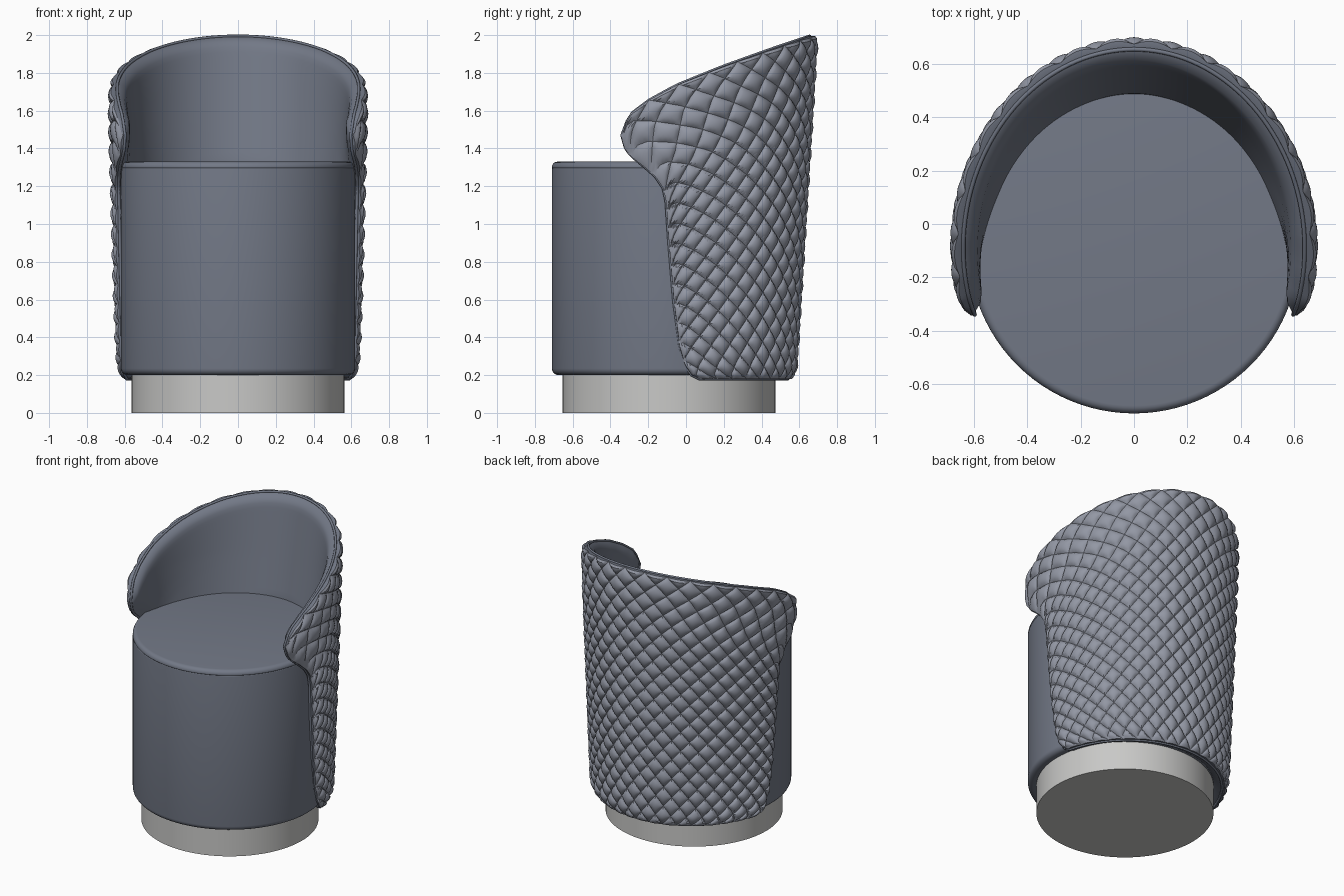
import bpy, bmesh
from math import sin, cos, acos, pi, sqrt, radians
from mathutils import Vector

if "Cube" in bpy.data.objects:
    bpy.data.objects.remove(bpy.data.objects["Cube"])


def material(name, color):
    m = bpy.data.materials.new(name)
    m.use_nodes = True
    m.diffuse_color = color
    m.node_tree.nodes["Principled BSDF"].inputs["Base Color"].default_value = color
    return m


fabric = material("slate fabric", (0.17, 0.19, 0.24, 1))
quilt = material("quilted fabric", (0.29, 0.31, 0.37, 1))
metal = material("pale metal", (0.58, 0.58, 0.57, 1))


def finish(name, bm, mats, angle=35):
    mesh = bpy.data.meshes.new(name)
    bmesh.ops.recalc_face_normals(bm, faces=bm.faces)
    bm.to_mesh(mesh)
    bm.free()
    obj = bpy.data.objects.new(name, mesh)
    bpy.context.collection.objects.link(obj)
    for m in mats:
        mesh.materials.append(m)
    bpy.ops.object.select_all(action="DESELECT")
    obj.select_set(True)
    bpy.context.view_layer.objects.active = obj
    bpy.ops.object.shade_smooth_by_angle(angle=radians(angle))
    return obj


def drum(name, radius, low, high, round_low, round_high, mat, segments=96):
    """Upright cylinder with rounded bottom and top rims."""
    steps = [k * pi / 10 for k in range(6)]
    prof = [(radius - round_low * (1 - sin(a)), low + round_low * (1 - cos(a))) for a in steps]
    prof += [(radius - round_high * (1 - cos(a)), high - round_high * (1 - sin(a))) for a in steps]
    bm = bmesh.new()
    rings = [[bm.verts.new((r * cos(2 * pi * k / segments), CENTRE + r * sin(2 * pi * k / segments), z))
              for k in range(segments)] for r, z in prof]
    for one, two in zip(rings, rings[1:]):
        for k in range(segments):
            n = (k + 1) % segments
            bm.faces.new((one[k], one[n], two[n], two[k]))
    bm.faces.new(rings[0])
    bm.faces.new(rings[-1])
    bmesh.ops.remove_doubles(bm, verts=bm.verts, dist=0.0001)
    return finish(name, bm, [mat])


CENTRE = -0.09
drum("base_plinth", 0.565, 0, 0.21, 0, 0, metal)
drum("seat_body", 0.62, 0.2, 1.297, 0.035, 0.006, fabric)
drum("seat_cushion", 0.62, 1.295, 1.33, 0.006, 0.029, fabric)

# Wraparound back: front edge as (z, y), top edge as (y, z)
FRONT = [(0.18, 0.07), (0.2, 0.03), (0.25, -0.005), (0.35, -0.035), (0.6, -0.065), (0.9, -0.09),
         (1.12, -0.105), (1.19, -0.12), (1.25, -0.16), (1.3, -0.215), (1.36, -0.29),
         (1.4, -0.32), (1.47, -0.34)]
TOP = [(-0.34, 1.47), (-0.33, 1.53), (-0.29, 1.59), (-0.2, 1.655), (-0.05, 1.735),
       (0.2, 1.835), (0.45, 1.925), (0.655, 1.995)]
FLOOR, NOSE = 0.18, 1.47
CELL, WIDE, TALL = 10, 18, 13
COLS, ROWS = CELL * WIDE, CELL * TALL


def lookup(table, x):
    if x <= table[0][0]:
        return table[0][1]
    for (x0, y0), (x1, y1) in zip(table, table[1:]):
        if x <= x1:
            return y0 + (y1 - y0) * (x - x0) / (x1 - x0)
    return table[-1][1]


def side(z):
    return 0.61 + 0.03 * min(1, (z - FLOOR) / 1.4)


def depth(z):
    return 0.63 + 0.115 * (z - FLOOR) / 1.82


def sweep(z):
    return acos((lookup(FRONT, z) - CENTRE) / depth(z))


def rounded(d, size):
    return sqrt(max(0, 1 - (1 - min(d / size, 1)) ** 2))


def back_point(i, j, layer):
    """Point on the back; layer is outer, inner or the seam between them."""
    s, t = 2 * i / COLS - 1, j / ROWS
    top = lookup(TOP, CENTRE + depth(2) * cos(s * sweep(NOSE)))
    z = FLOOR + t * (top - FLOOR)
    phi = s * sweep(FLOOR + t * (NOSE - FLOOR))
    a, b = side(z), depth(z)
    point = Vector((a * sin(phi), CENTRE + b * cos(phi), z))
    normal = Vector((sin(phi) / a, cos(phi) / b, 0)).normalized()
    front_gap, top_gap, low_gap = (1 - abs(s)) * 1.2, top - z, z - FLOOR
    if layer == "outer":
        puff = sqrt(abs(sin(pi * (i + j) / CELL) * sin(pi * (i - j) / CELL)))
        env = rounded(min(front_gap, low_gap) + 0.004, 0.08)
        env *= 0.6 + 0.4 * rounded(top_gap, 0.04)
        return point + normal * (0.008 + env * (0.02 + 0.022 * puff))
    if layer == "inner":
        pad = 0.045 * rounded(min(front_gap, top_gap, low_gap), 0.07)
        pad += 0.08 * min(1, top_gap / 0.65) * rounded(min(front_gap, low_gap), 0.3)
        return point - normal * pad
    return point


bm = bmesh.new()
grids = [[[bm.verts.new(back_point(i, j, layer)) for j in range(ROWS + 1)]
          for i in range(COLS + 1)] for layer in ("outer", "inner")]
outer, inner = grids
for i in range(COLS):
    for j in range(ROWS):
        # Split the quilted quads along the stitch lines
        a, b, c, d = outer[i][j], outer[i + 1][j], outer[i + 1][j + 1], outer[i][j + 1]
        tris = ((a, b, c), (a, c, d)) if (i - j) % CELL == 0 else ((a, b, d), (b, c, d))
        for tri in tris:
            bm.faces.new(tri).material_index = 1
        if i % 2 == 0 and j % 2 == 0:
            bm.faces.new((inner[i][j], inner[i][j + 2], inner[i + 2][j + 2], inner[i + 2][j]))
border = [(i, 0) for i in range(COLS)] + [(COLS, j) for j in range(ROWS)]
border += [(COLS - i, ROWS) for i in range(COLS)] + [(0, ROWS - j) for j in range(ROWS)]
for k in range(0, len(border), 2):
    p, q, r = (border[(k + n) % len(border)] for n in range(3))
    bm.faces.new([outer[i][j] for i, j in (p, q, r)] + [inner[i][j] for i, j in (r, p)])
bmesh.ops.delete(bm, geom=[v for v in bm.verts if not v.link_faces], context="VERTS")
finish("wraparound_back", bm, [fabric, quilt])

# Piping along the seam between quilt and lining
curve = bpy.data.curves.new("back_piping", "CURVE")
curve.dimensions = "3D"
curve.bevel_depth = 0.008
curve.bevel_resolution = 2
spline = curve.splines.new("POLY")
path = [back_point(i, j, "seam") for i, j in border[::2]]
spline.points.add(len(path) - 1)
for p, co in zip(spline.points, path):
    p.co = (*co, 1)
spline.use_cyclic_u = True
curve.materials.append(fabric)
piping = bpy.data.objects.new("back_piping", curve)
bpy.context.collection.objects.link(piping)
